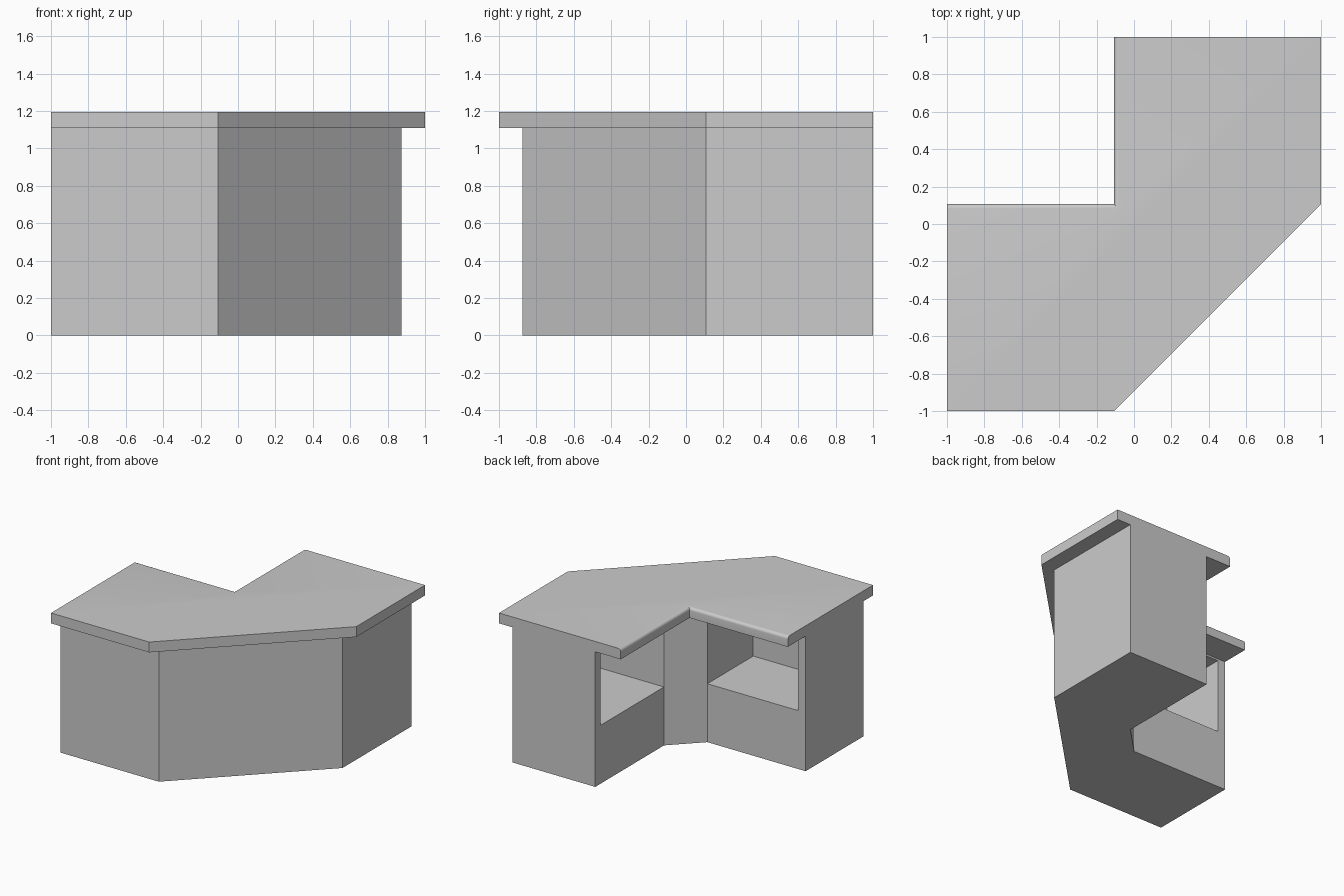
import bpy, bmesh
from mathutils import Vector

cube = bpy.data.objects.get("Cube")
if cube:
    bpy.data.objects.remove(cube, do_unlink=True)

BEND = 0.107       # where the wings meet the diagonal
OVERHANG = 0.875   # outer face of the cabinet
INNER = 0.125      # inner face of the cabinet
TOP_Z, UNDER_Z = 1.195, 1.11

grey = bpy.data.materials.new("light_grey")
grey.use_nodes = True
grey.diffuse_color = (0.6, 0.6, 0.6, 1)
grey.node_tree.nodes["Principled BSDF"].inputs["Base Color"].default_value = grey.diffuse_color


def reflect(points):
    """Repeat a wing's points on the other wing, across the diagonal."""
    return [(-y, -x) for x, y in points]


def prism(name, outline, z0, z1, rounded=None):
    """Extrude a flat outline; round the top edges chosen by a rule."""
    bm = bmesh.new()
    base = bm.faces.new([bm.verts.new((x, y, z0)) for x, y in outline])
    side = bmesh.ops.extrude_face_region(bm, geom=[base])["geom"]
    lifted = [v for v in side if isinstance(v, bmesh.types.BMVert)]
    bmesh.ops.translate(bm, verts=lifted, vec=Vector((0, 0, z1 - z0)))
    bmesh.ops.recalc_face_normals(bm, faces=bm.faces)
    if rounded:
        edges = [e for e in bm.edges if all(v.co.z > z1 - 1e-4 for v in e.verts)
                 and rounded(e)]
        bmesh.ops.bevel(bm, geom=edges, offset=0.025, segments=5,
                        profile=0.5, affect='EDGES')
    mesh = bpy.data.meshes.new(name)
    bm.to_mesh(mesh)
    bm.free()
    mesh.materials.append(grey)
    obj = bpy.data.objects.new(name, mesh)
    bpy.context.collection.objects.link(obj)
    return obj


# Cabinet: two wings joined by a diagonal front and a diagonal inner panel
wing = [(OVERHANG, BEND), (OVERHANG, 1), (INNER, 1), (INNER, BEND)]
cabinet = prism("cabinet", wing + reflect(wing)[::-1], 0, UNDER_Z)

# Open shelf compartment in each wing
niche = [(INNER - 0.05, BEND), (0.72, BEND), (0.72, 0.93), (INNER - 0.05, 0.93)]
for side, outline in (("left", niche), ("right", reflect(niche))):
    cutter = prism(side + "_shelf_cutter", outline, 0.48, 1.095)
    cutter.hide_render = True
    cutter.hide_set(True)
    cut = cabinet.modifiers.new(side + "_shelf", 'BOOLEAN')
    cut.operation = 'DIFFERENCE'
    cut.solver = 'EXACT'
    cut.object = cutter


# Countertop, with its inner edges rounded over
def inner_edge(edge):
    return (all(abs(v.co.x + BEND) < 1e-4 for v in edge.verts)
            or all(abs(v.co.y - BEND) < 1e-4 for v in edge.verts))


counter = [(1, BEND), (1, 1), (-BEND, 1)]
counter_top = prism("countertop", counter + [(-BEND, BEND)] + reflect(counter)[::-1],
                    UNDER_Z, TOP_Z, inner_edge)
bpy.ops.object.select_all(action='DESELECT')
counter_top.select_set(True)
bpy.context.view_layer.objects.active = counter_top
bpy.ops.object.shade_smooth_by_angle(angle=0.6)
